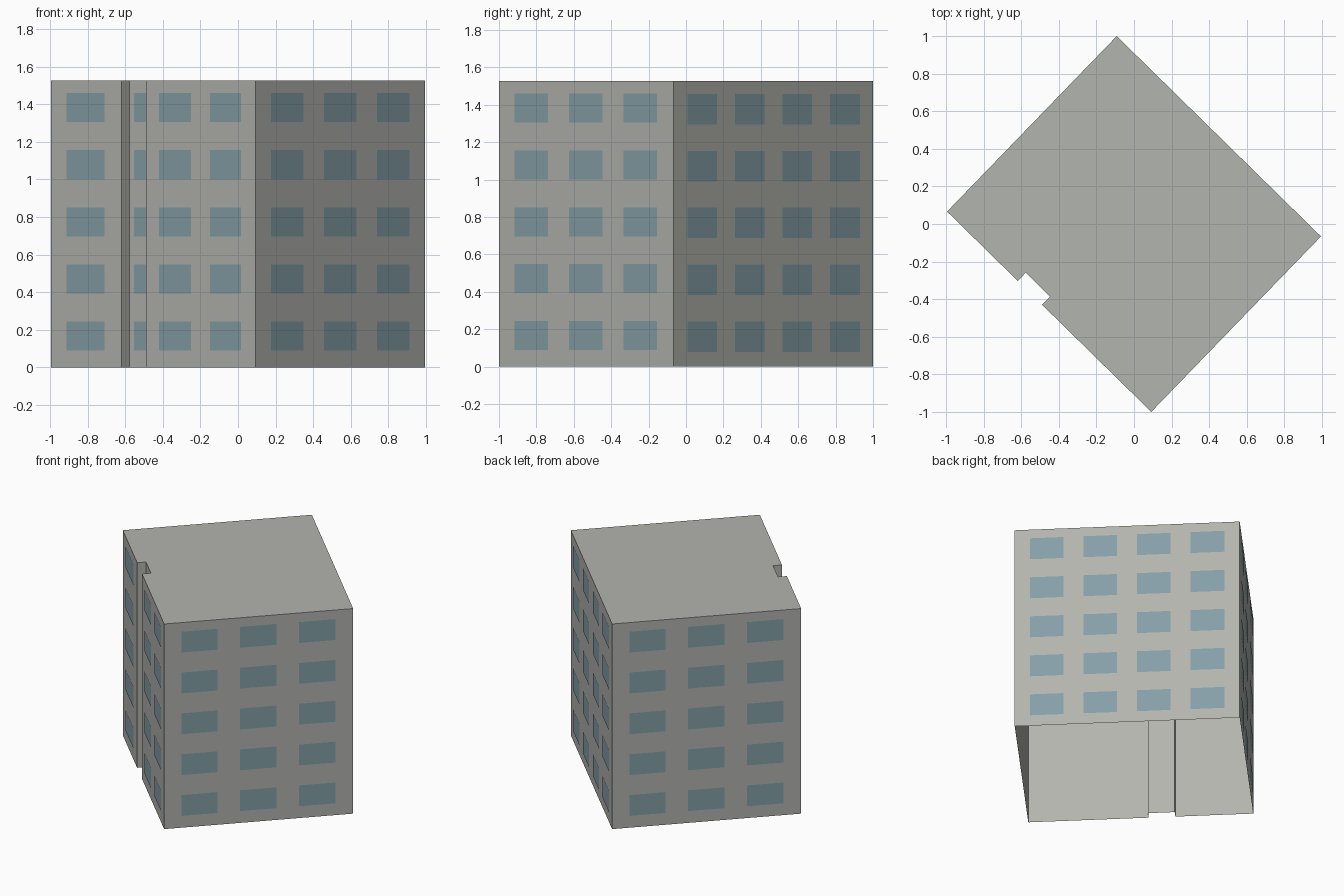
import bpy
import bmesh
from mathutils import Vector

HEIGHT = 1.527
FLOORS = 5
FLOOR_STEP = 0.304

cube = bpy.data.objects.get("Cube")
if cube:
    bpy.data.objects.remove(cube, do_unlink=True)


def make_material(name, rgb):
    mat = bpy.data.materials.new(name)
    mat.use_nodes = True
    color = (*rgb, 1.0)
    mat.diffuse_color = color
    mat.node_tree.nodes["Principled BSDF"].inputs["Base Color"].default_value = color
    return mat


def make_object(name, bm, mat):
    mesh = bpy.data.meshes.new(name)
    bm.to_mesh(mesh)
    bm.free()
    mesh.materials.append(mat)
    obj = bpy.data.objects.new(name, mesh)
    bpy.context.collection.objects.link(obj)
    return obj


concrete = make_material("warm grey concrete", (0.45, 0.46, 0.425))
glass = make_material("blue grey glass", (0.235, 0.35, 0.39))

# Footprint corners of the rotated block
west, south = Vector((-0.995, 0.066, 0)), Vector((0.092, -1, 0))
east, north = -west, -south


def outward(a, b):
    d = (b - a).normalized()
    return Vector((d.y, -d.x, 0))


# Vertical recess in the south-west wall
recess = (0.346, 0.465)
inward = -outward(west, south) * 0.061
rim_a, rim_b = (west.lerp(south, u) for u in recess)
outline = [west, rim_a, rim_a + inward, rim_b + inward, rim_b, south, east, north]

# Walls and roof, open underneath
bm = bmesh.new()
low = [bm.verts.new(p) for p in outline]
high = [bm.verts.new(p + Vector((0, 0, HEIGHT))) for p in outline]
for i in range(len(outline)):
    j = (i + 1) % len(outline)
    bm.faces.new((low[i], low[j], high[j], high[i]))
bm.faces.new(high)
make_object("building_shell", bm, concrete)


def add_windows(name, a, b, spans, sill=0.089, tall=0.155):
    """Grid of flat panes on the wall from a to b; spans are fractions of its length."""
    bm = bmesh.new()
    offset = outward(a, b) * 0.003
    for floor in range(FLOORS):
        z0 = sill + floor * FLOOR_STEP
        for u0, u1 in spans:
            corners = ((u0, z0), (u1, z0), (u1, z0 + tall), (u0, z0 + tall))
            bm.faces.new([bm.verts.new(a.lerp(b, u) + offset + Vector((0, 0, z)))
                          for u, z in corners])
    make_object(name, bm, glass)


def even_spans(count, first, step, width):
    return [(first + i * step, first + i * step + width) for i in range(count)]


# Windows on each wall
three = even_spans(3, 0.09, 0.312, 0.192)
four = even_spans(4, 0.067, 0.2385, 0.149)
add_windows("south_west_windows", west, south,
            [(0.078, 0.263), (0.53, 0.687), (0.779, 0.931)])
add_windows("recess_windows", west + inward, south + inward, [(0.368, 0.443)])
add_windows("south_east_windows", south, east, three)
add_windows("north_east_windows", east, north, four, 0.079, 0.163)
add_windows("north_west_windows", north, west, three)
